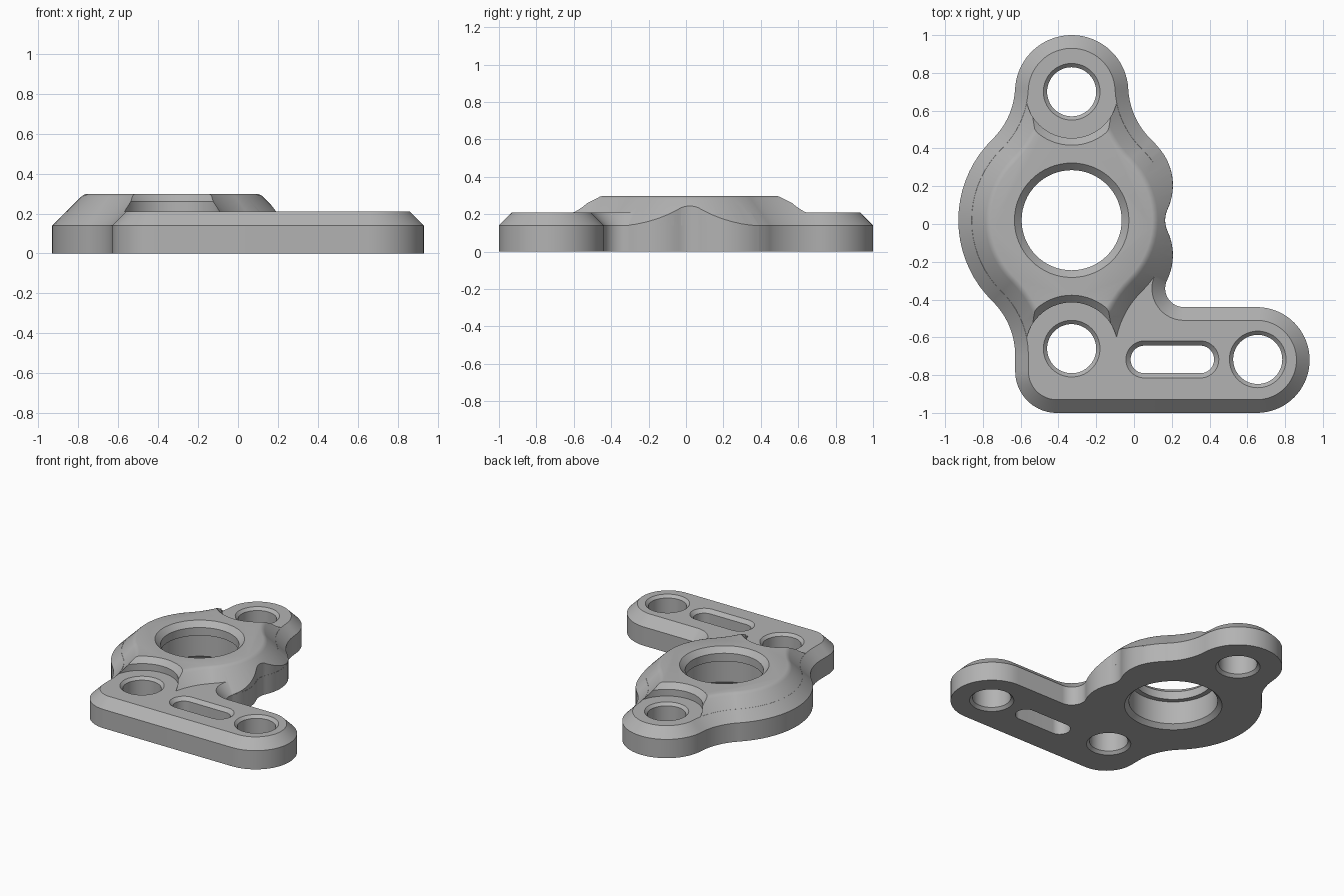
import bpy, bmesh, math
from math import radians, cos, sin

cube = bpy.data.objects.get("Cube")
if cube:
    bpy.data.objects.remove(cube, do_unlink=True)

metal = bpy.data.materials.new("grey metal")
metal.use_nodes = True
grey = (0.45, 0.45, 0.45, 1)
metal.diffuse_color = grey
metal.node_tree.nodes["Principled BSDF"].inputs["Base Color"].default_value = grey


def trace(arcs, inset=0.0):
    """Points along tangent arcs; falling angles mark a concave arc."""
    pts = []
    for cx, cy, r, a0, a1 in arcs:
        rr = r + inset if a1 < a0 else r - inset
        n = max(2, round(abs(a1 - a0) / 5))
        for i in range(n + 1):
            a = radians(a0 + (a1 - a0) * i / n)
            p = (cx + rr * cos(a), cy + rr * sin(a))
            if not pts or math.dist(p, pts[-1]) > 0.0005:
                pts.append(p)
    if math.dist(pts[0], pts[-1]) < 0.004:
        pts.pop()
    return pts


def skin(name, rings):
    """Solid through stacked rings of equal point count, with capped ends."""
    bm = bmesh.new()
    loops = [[bm.verts.new(p) for p in ring] for ring in rings]
    for low, high in zip(loops, loops[1:]):
        n = len(low)
        for i in range(n):
            j = (i + 1) % n
            bm.faces.new((low[i], low[j], high[j], high[i]))
    bm.faces.new(loops[0][::-1])
    bm.faces.new(loops[-1])
    bmesh.ops.recalc_face_normals(bm, faces=bm.faces)
    mesh = bpy.data.meshes.new(name)
    bm.to_mesh(mesh)
    bm.free()
    mesh.materials.append(metal)
    obj = bpy.data.objects.new(name, mesh)
    bpy.context.collection.objects.link(obj)
    return obj


def loft(name, arcs, levels):
    """Outline stacked at (inset, height) levels."""
    return skin(name, [[(x, y, z) for x, y in trace(arcs, d)] for d, z in levels])


def bore(name, x, y, profile, half_length=0.0):
    """Round or slotted cutter from (radius, height) pairs."""
    rings = []
    for r, z in profile:
        ring = []
        for side, start in ((1, -90), (-1, 90)):
            steps = 33 if half_length else 32
            for i in range(steps):
                a = radians(start + 180 * i / 32)
                ring.append((x + side * half_length + r * cos(a), y + r * sin(a), z))
        rings.append(ring)
    return skin(name, rings)


def combine(target, tool, operation):
    mod = target.modifiers.new(operation.lower(), 'BOOLEAN')
    mod.operation, mod.object, mod.solver = operation, tool, 'EXACT'
    bpy.context.view_layer.objects.active = target
    bpy.ops.object.modifier_apply(modifier=mod.name)
    bpy.data.objects.remove(tool, do_unlink=True)


# Shared layout: hub in the middle, an ear above and below it
HX, HY = -0.33, 0.02
EAR_TOP, EAR_LOW = HY + 0.68, HY - 0.68
WAIST_L, WAIST_R = HX - 0.699, HX + 0.699
WAIST_T, WAIST_B = HY + 0.715, HY - 0.715

top_left = [(HX, EAR_TOP, 0.3, 2.9, 177.1),
            (WAIST_L, WAIST_T, 0.4, -2.9, -45.6),
            (HX, HY, 0.6, 134.4, 225.6)]
top_right = (WAIST_R, WAIST_T, 0.4, 225.6, 182.9)

hub_outline = top_left + [
    (WAIST_L, WAIST_B, 0.4, 45.6, 2.9),
    (HX, EAR_LOW, 0.3, 182.9, 357.1),
    (WAIST_R, WAIST_B, 0.4, 177.1, 134.4),
    (HX, HY, 0.6, -45.6, 45.6),
    top_right]

plate_outline = top_left + [
    (WAIST_L, WAIST_B, 0.4, 45.6, 0),
    (-0.409, -0.78, 0.22, 180, 270),        # outer corner
    (0.65, -0.72, 0.28, -90, 90),           # arm end
    (0.264, -0.341, 0.099, 270, 153.8),     # inside corner of the arm
    (-0.094, HY - 0.185, 0.3, -26.2, 25),
    (0.303, HY, 0.138, 205, 155),           # side notch
    (-0.094, HY + 0.185, 0.3, -25, 38),
    (HX, HY, 0.6, 38, 45.6),
    top_right]

# Chamfered base plate
body = loft("bracket_body", plate_outline, [(0, 0), (0, 0.14), (0.07, 0.21)])

# Raised hub, trimmed to the plate and scalloped around both ears
hub = loft("raised_hub", hub_outline,
           [(0.001, 0.05), (0.001, 0.14), (0.143, 0.282), (0.156, 0.293), (0.172, 0.298)])
combine(hub, loft("hub_trim", plate_outline, [(0.0005, 0.02), (0.0005, 0.4)]), 'INTERSECT')
for ear_y in (EAR_TOP, EAR_LOW):
    scallop = bore("scallop", HX, ear_y,
                   [(0.245, 0.205), (0.245, 0.26), (0.305, 0.32)])
    combine(hub, scallop, 'DIFFERENCE')
combine(body, hub, 'UNION')

# Main bore with a thin lip near the top
combine(body, bore("main_bore", HX, HY,
                   [(0.35, -0.02), (0.30, 0.03), (0.30, 0.20), (0.265, 0.20),
                    (0.265, 0.26), (0.325, 0.32)]), 'DIFFERENCE')

# Bolt holes chamfered at both ends
for x, y in ((HX, EAR_TOP), (HX, EAR_LOW), (0.655, -0.717)):
    combine(body, bore("bolt_hole", x, y,
                       [(0.17, -0.02), (0.13, 0.02), (0.13, 0.19), (0.17, 0.23)]), 'DIFFERENCE')

# Slot in the arm
combine(body, bore("slot", 0.203, -0.717,
                   [(0.073, -0.02), (0.073, 0.185), (0.118, 0.23)], 0.148), 'DIFFERENCE')

# Smooth shading with crisp edges
bpy.ops.object.select_all(action='DESELECT')
body.select_set(True)
bpy.context.view_layer.objects.active = body
bpy.ops.object.shade_smooth_by_angle(angle=radians(30))
